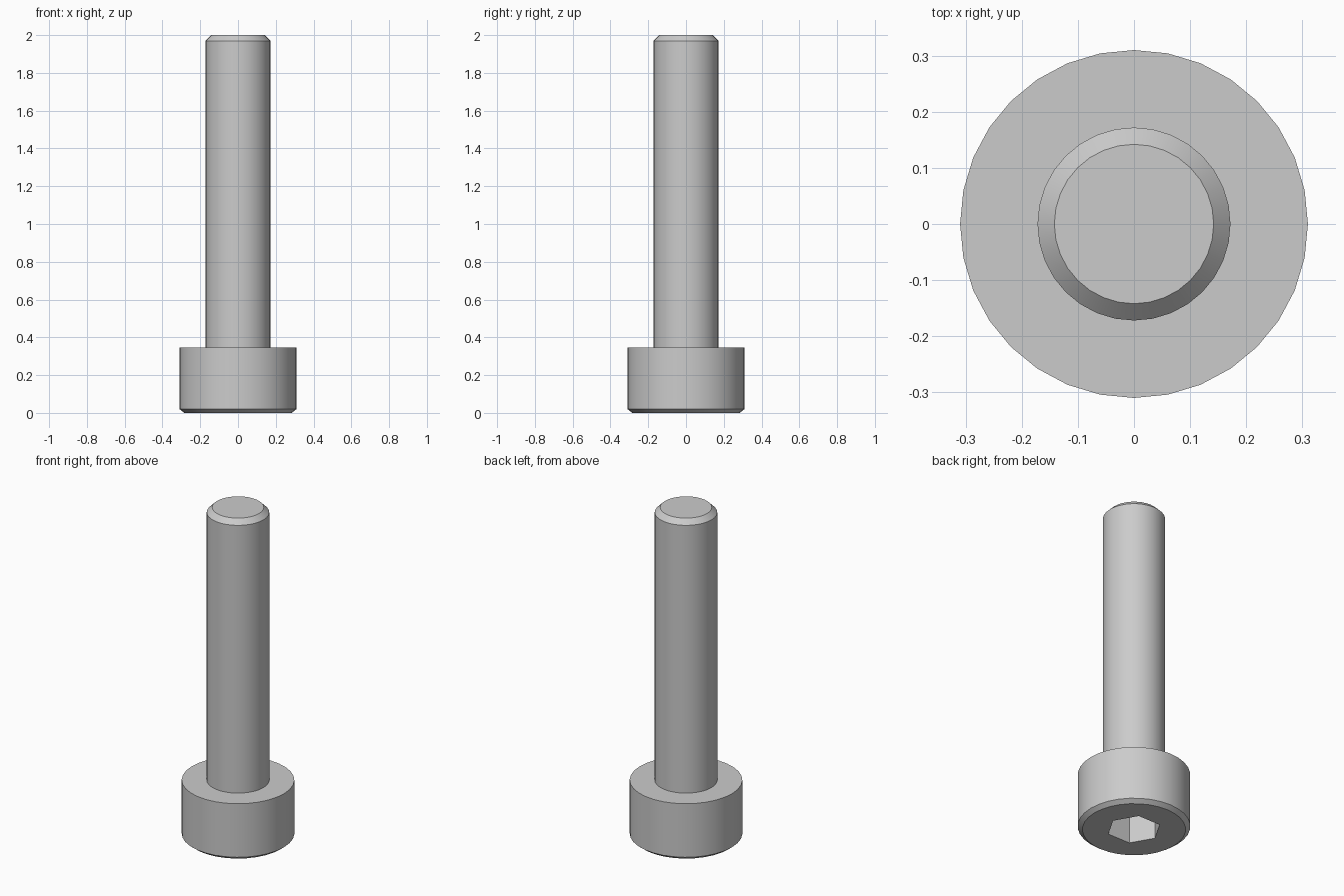
import bpy
import bmesh
from math import cos, sin, tau, radians

if "Cube" in bpy.data.objects:
    bpy.data.objects.remove(bpy.data.objects["Cube"])

SEGMENTS = 32

steel = bpy.data.materials.new("steel_grey")
steel.use_nodes = True
steel.diffuse_color = (0.6, 0.6, 0.6, 1)
steel.node_tree.nodes["Principled BSDF"].inputs["Base Color"].default_value = (0.6, 0.6, 0.6, 1)


def ring(bm, radius, z, count):
    return [bm.verts.new((radius * cos(tau * i / count), radius * sin(tau * i / count), z))
            for i in range(count)]


def loft(bm, profile, count):
    """Stack rings along a (radius, z) profile and join them with quads."""
    rings = [ring(bm, r, z, count) for r, z in profile]
    for low, high in zip(rings, rings[1:]):
        for i in range(count):
            j = (i + 1) % count
            bm.faces.new((low[i], low[j], high[j], high[i]))
    return rings[0], rings[-1]


def loop_edges(bm, loop):
    return [bm.edges.get((a, b)) for a, b in zip(loop, loop[1:] + loop[:1])]


def finish(bm, name):
    bmesh.ops.recalc_face_normals(bm, faces=bm.faces)
    mesh = bpy.data.meshes.new(name)
    bm.to_mesh(mesh)
    bm.free()
    mesh.materials.append(steel)
    obj = bpy.data.objects.new(name, mesh)
    bpy.context.collection.objects.link(obj)
    bpy.ops.object.select_all(action="DESELECT")
    obj.select_set(True)
    bpy.context.view_layer.objects.active = obj
    bpy.ops.object.shade_smooth_by_angle(angle=radians(30))


# Head: chamfered cylinder with a hexagonal socket in its underside
bm = bmesh.new()
rim, shoulder = loft(bm, [(0.284, 0), (0.31, 0.02), (0.31, 0.345)], SEGMENTS)
bm.faces.new(shoulder)
mouth, floor = loft(bm, [(0.15, 0), (0.15, 0.2)], 6)
bm.faces.new(floor)
bmesh.ops.triangle_fill(bm, use_beauty=True,
                        edges=loop_edges(bm, rim) + loop_edges(bm, mouth))
finish(bm, "socket_head")

# Shank: plain cylinder seated in the head, with a chamfered tip
bm = bmesh.new()
base, tip = loft(bm, [(0.172, 0.32), (0.172, 1.97), (0.142, 2)], SEGMENTS)
bm.faces.new(base)
bm.faces.new(tip)
finish(bm, "shank")
